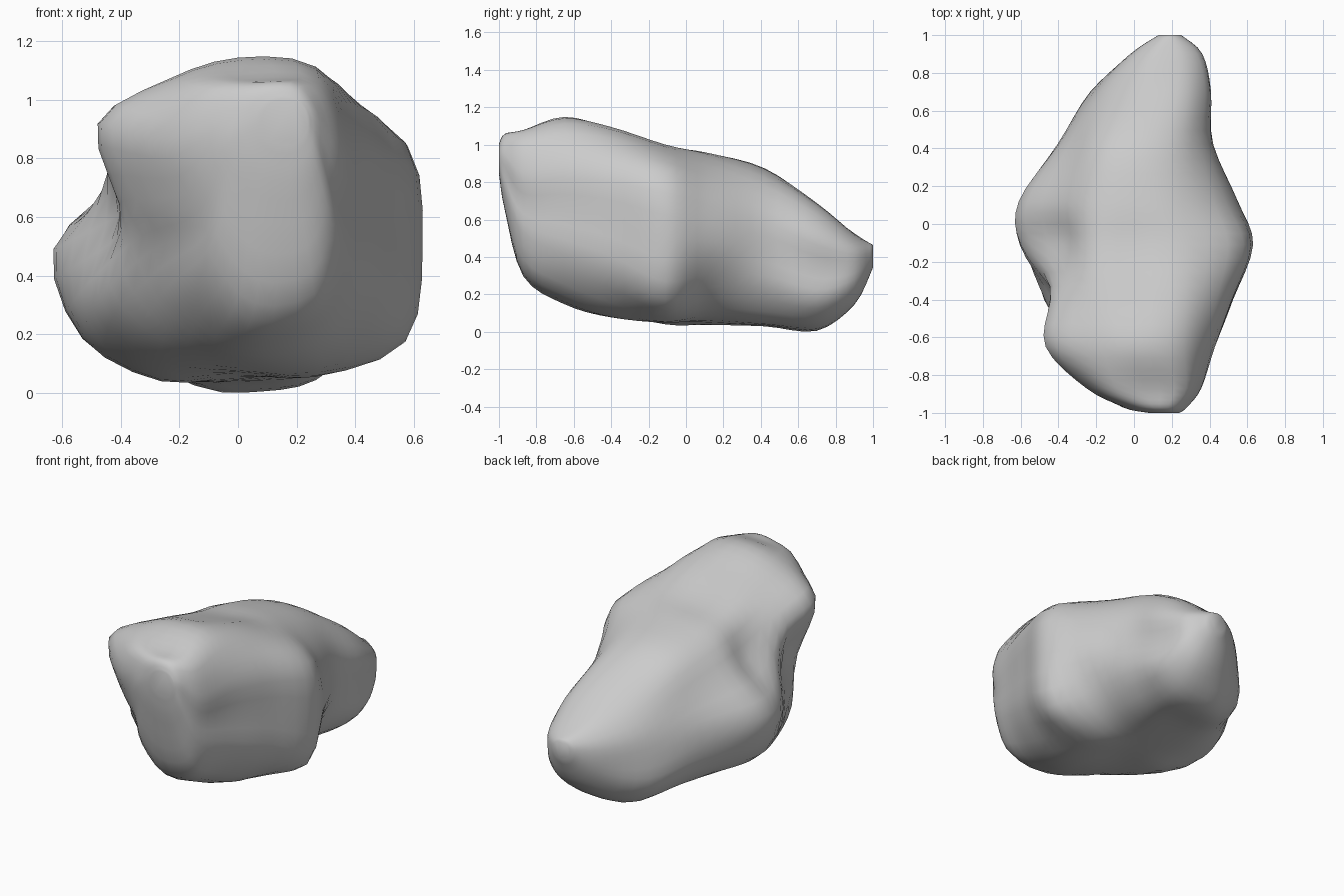
import bpy, bmesh, math
from mathutils import Vector

if "Cube" in bpy.data.objects:
    bpy.data.objects.remove(bpy.data.objects["Cube"])

# Cross-sections from front to back: y, centre x, centre z, then 12 radii every
# 30 degrees starting at +x and turning towards +z
SECTIONS = [
    (-.97, .10, .85, .18, .20, .22, .20, .19, .17, .16, .15, .16, .19, .22, .20),
    (-.87, .06, .68, .28, .34, .43, .39, .42, .36, .23, .21, .28, .38, .40, .32),
    (-.65, .00, .65, .42, .48, .53, .49, .48, .54, .39, .34, .41, .50, .53, .48),
    (-.40, .00, .60, .52, .57, .55, .47, .48, .51, .41, .55, .53, .52, .58, .58),
    (-.11, .00, .50, .63, .67, .56, .48, .50, .44, .60, .61, .53, .44, .52, .66),
    (.12, .00, .48, .55, .56, .51, .47, .48, .47, .61, .59, .50, .44, .46, .49),
    (.42, .03, .44, .39, .42, .44, .43, .43, .39, .43, .47, .46, .41, .44, .42),
    (.70, .10, .34, .29, .35, .37, .34, .33, .32, .32, .37, .37, .335, .34, .34),
    (.90, .18, .34, .18, .20, .19, .18, .20, .21, .20, .20, .20, .20, .20, .19),
]


def ring(y, cx, cz, *radii):
    n = len(radii)
    return [Vector((cx + r * math.cos(math.tau * i / n), y,
                    cz + r * math.sin(math.tau * i / n))) for i, r in enumerate(radii)]


def spline(pts, steps, closed):
    """Smooth curve through the points."""
    n = len(pts)
    pick = (lambda i: pts[i % n]) if closed else (lambda i: pts[max(0, min(n - 1, i))])
    out = []
    for i in range(n if closed else n - 1):
        a, b, c, d = (pick(i + k) for k in (-1, 0, 1, 2))
        for s in range(steps):
            t = s / steps
            out.append(0.5 * (2 * b + (c - a) * t + (2 * a - 5 * b + 4 * c - d) * t ** 2
                              + (3 * b - a - 3 * c + d) * t ** 3))
    if not closed:
        out.append(pts[-1].copy())
    return out


# Boulder: loft through the sections, closed by a small blunt patch at each end
rings = [ring(-1, .16, .92, *[.08] * 12)]
rings += [ring(*s) for s in SECTIONS]
rings += [ring(1, .19, .40, *[.06] * 12)]
rings = [spline(r, 3, True) for r in rings]
columns = [spline([r[i] for r in rings], 4, False) for i in range(len(rings[0]))]

bm = bmesh.new()
grid = [[bm.verts.new(p) for p in col] for col in columns]
n, m = len(grid), len(grid[0])
for i in range(n):
    for j in range(m - 1):
        k = (i + 1) % n
        bm.faces.new((grid[i][j], grid[k][j], grid[k][j + 1], grid[i][j + 1]))
bm.faces.new([c[0] for c in grid])
bm.faces.new([c[-1] for c in grid])
bmesh.ops.recalc_face_normals(bm, faces=bm.faces)

# Stand it on the ground
low = min(v.co.z for v in bm.verts)
bmesh.ops.translate(bm, verts=bm.verts, vec=(0, 0, -low))

mesh = bpy.data.meshes.new("boulder")
bm.to_mesh(mesh)
bm.free()
mesh.polygons.foreach_set("use_smooth", [True] * len(mesh.polygons))
boulder = bpy.data.objects.new("boulder", mesh)
bpy.context.collection.objects.link(boulder)
